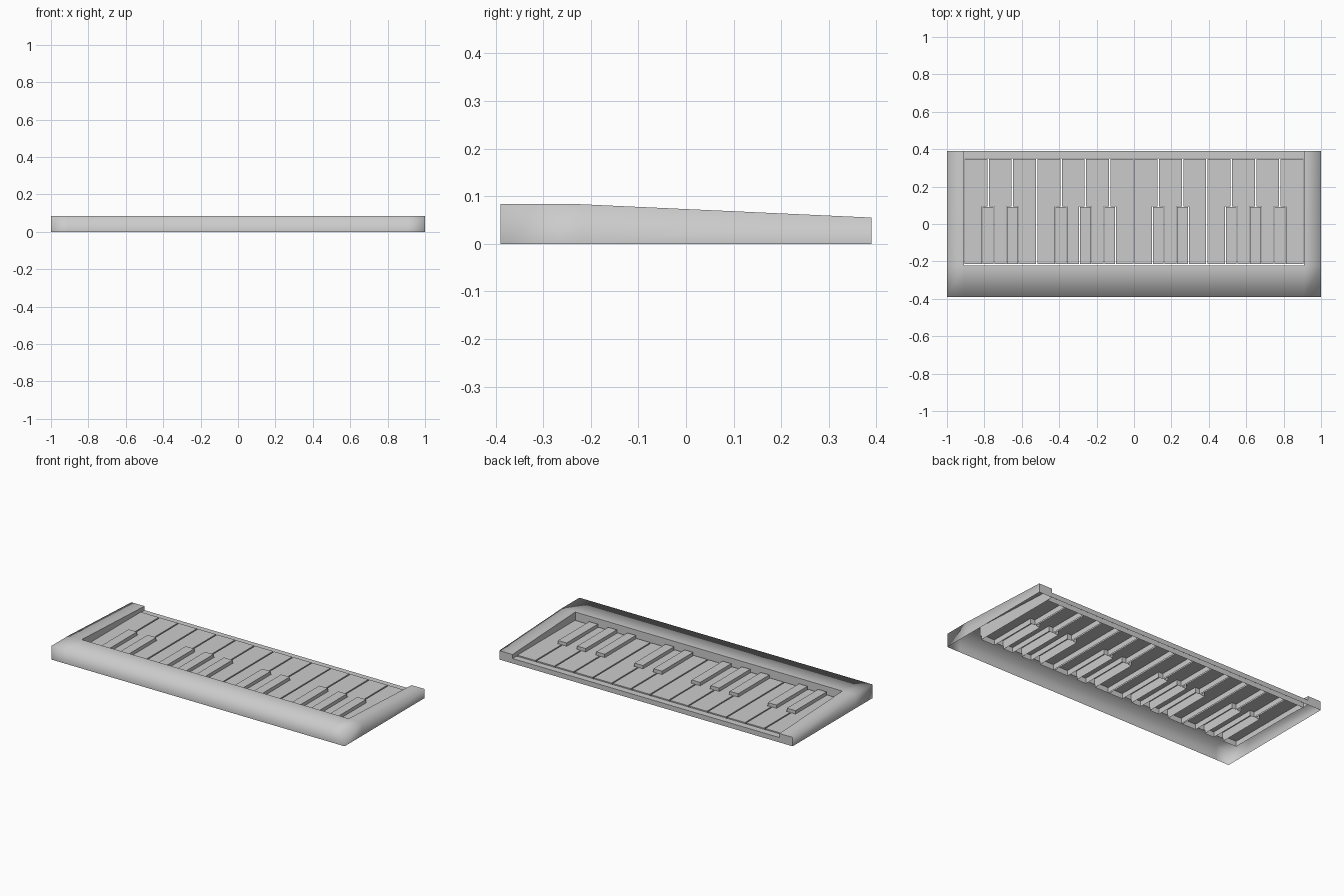
import bpy, bmesh

if "Cube" in bpy.data.objects:
    bpy.data.objects.remove(bpy.data.objects["Cube"])

grey = bpy.data.materials.new("light_grey")
grey.use_nodes = True
GREY = (0.6, 0.6, 0.6, 1)
grey.diffuse_color = GREY
grey.node_tree.nodes["Principled BSDF"].inputs["Base Color"].default_value = GREY

HALF, INNER = 1.0, 0.91          # outer and inner half widths
FRONT, BAR, BACK = -0.39, -0.222, 0.39
KEY_END = 0.35
PITCH = 2 * INNER / 14


def finish(name, bm):
    bmesh.ops.recalc_face_normals(bm, faces=bm.faces)
    mesh = bpy.data.meshes.new(name)
    bm.to_mesh(mesh)
    bm.free()
    mesh.materials.append(grey)
    obj = bpy.data.objects.new(name, mesh)
    bpy.context.collection.objects.link(obj)
    return obj


def open_shell(name, outline, bottom, top):
    """Cap an outline and drop its walls, leaving the underside open."""
    bm = bmesh.new()
    cap = bm.faces.new([bm.verts.new((x, y, top)) for x, y in outline])
    if cap.normal.z < 0:
        cap.normal_flip()
    walls = bmesh.ops.extrude_edge_only(bm, edges=bm.edges[:])
    for v in walls["geom"]:
        if isinstance(v, bmesh.types.BMVert):
            v.co.z = bottom
    return finish(name, bm)


def top_height(y):
    return 0.083 if y <= BAR else 0.083 - 0.028 * (y - BAR) / (BACK - BAR)


# U-shaped hollow housing: top grid with the key bay left out
bm = bmesh.new()
xs, ys = (-HALF, -INNER, INNER, HALF), (FRONT, BAR, BACK)
grid = [[bm.verts.new((x, y, top_height(y))) for x in xs] for y in ys]
for row in range(2):
    for col in range(3):
        if (row, col) != (1, 1):
            a, b = grid[row], grid[row + 1]
            bm.faces.new((a[col], a[col + 1], b[col + 1], b[col]))
rim = [e for e in bm.edges if e.is_boundary]
result = bmesh.ops.extrude_edge_only(bm, edges=rim)
for v in result["geom"]:
    if isinstance(v, bmesh.types.BMVert):
        v.co.z = 0
# Shorten the wall behind the keys
for f in bm.faces:
    f.smooth = True
    if all(abs(v.co.y - BAR) < 1e-4 for v in f.verts):
        for v in f.verts:
            if v.co.z < 0.01:
                v.co.z = 0.025
# Keep bay walls and arm ends crisp, let the outer shoulder shade softly
bm.normal_update()
for e in bm.edges:
    mid = (e.verts[0].co + e.verts[1].co) / 2
    in_bay = all(abs(v.co.x) < INNER + 0.01 and v.co.y > BAR - 0.01 for v in e.verts)
    if in_bay or mid.y > BACK - 0.01:
        e.smooth = False
finish("housing", bm)

# Low lip along the key ends
open_shell("back_lip", [(-INNER, KEY_END), (INNER, KEY_END),
                        (INNER, BACK), (-INNER, BACK)], 0, 0.03)

# Keys: raised keys sit on the boundaries listed here
raised = {1, 2, 4, 5, 6, 8, 9, 11, 12, 13}
RAISED_HALF, RAISED_END, GAP = 0.029, 0.09, 0.004
for i in range(14):
    left, right = -INNER + i * PITCH, -INNER + (i + 1) * PITCH
    x0, x1 = left + GAP, right - GAP
    n0 = left + RAISED_HALF + GAP if i in raised else x0
    n1 = right - RAISED_HALF - GAP if i + 1 in raised else x1
    y0, step = BAR + 0.008, RAISED_END + GAP
    outline = [(n0, y0), (n1, y0)]
    if n1 != x1:
        outline += [(n1, step), (x1, step)]
    outline += [(x1, KEY_END - 0.002), (x0, KEY_END - 0.002)]
    if n0 != x0:
        outline += [(x0, step), (n0, step)]
    open_shell(f"wide_key_{i + 1}", outline, 0.003, 0.036)

for i in sorted(raised):
    x = -INNER + i * PITCH
    x0, x1 = x - RAISED_HALF, x + RAISED_HALF
    open_shell(f"raised_key_{i}", [(x0, BAR + 0.008), (x1, BAR + 0.008),
                                   (x1, RAISED_END), (x0, RAISED_END)], 0.02, 0.054)
